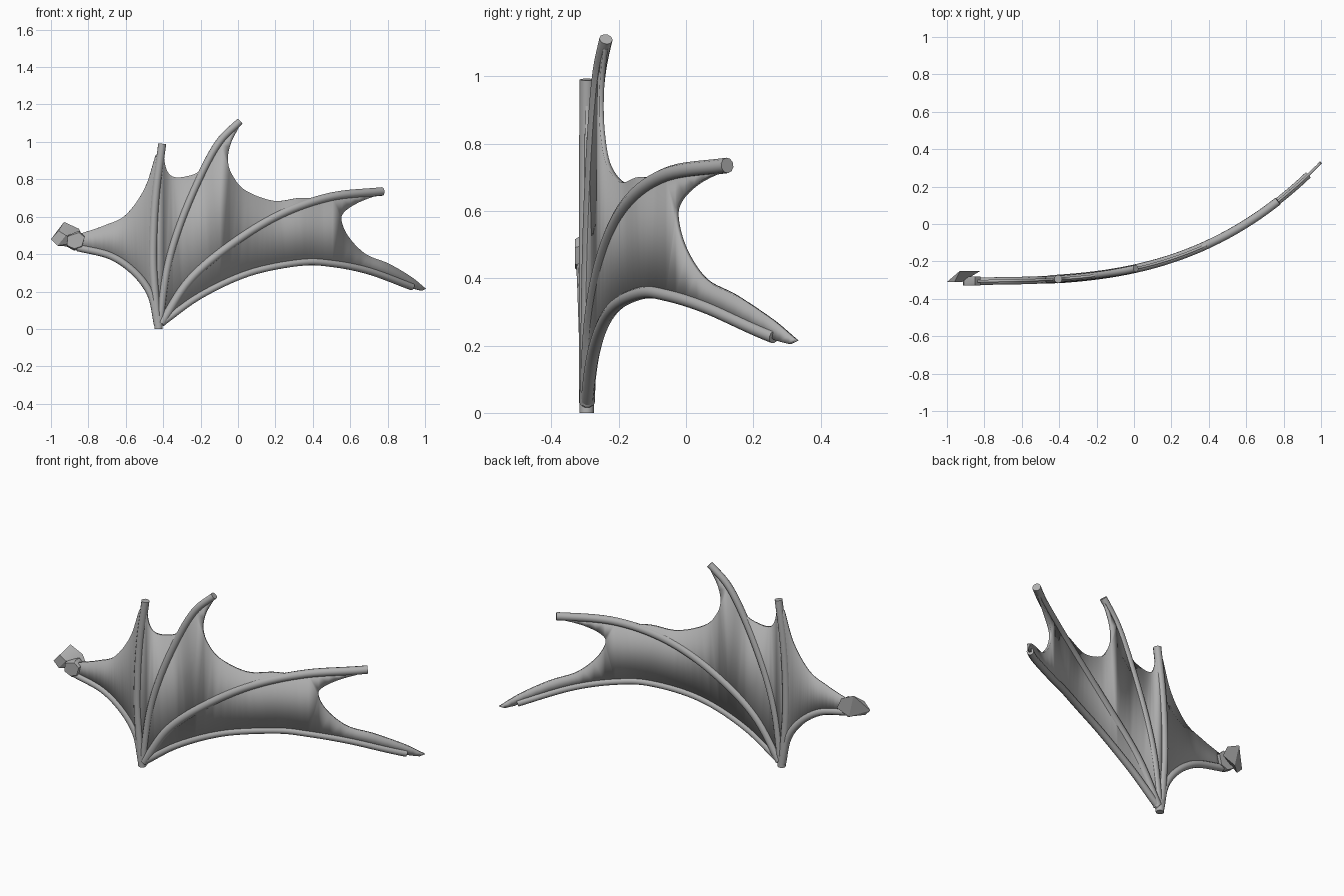
import bpy
import bmesh
from mathutils import Vector

cube = bpy.data.objects.get("Cube")
if cube:
    bpy.data.objects.remove(cube, do_unlink=True)

# One plain grey for the whole wing
grey = bpy.data.materials.new("plain grey")
grey.use_nodes = True
colour = (0.43, 0.43, 0.43, 1)
grey.diffuse_color = colour
grey.node_tree.nodes["Principled BSDF"].inputs["Base Color"].default_value = colour


def bend(x):
    """Depth of the curved wing sheet at a given x."""
    t = x + 1
    return -0.308 + 0.02 * t - 0.0535 * t**2 + 0.1015 * t**3


def smooth_path(points, steps=8):
    """Catmull-Rom curve through a few (x, z) points."""
    p = [Vector(q) for q in points]
    p = [2 * p[0] - p[1]] + p + [2 * p[-1] - p[-2]]
    result = []
    for a, b, c, d in zip(p, p[1:], p[2:], p[3:]):
        for i in range(steps):
            t = i / steps
            result.append(0.5 * (2 * b + (c - a) * t + (2 * a - 5 * b + 4 * c - d) * t**2
                                 + (3 * b - a - 3 * c + d) * t**3))
    return result + [p[-2]]


def finish(obj, angle):
    obj.data.materials.clear()
    obj.data.materials.append(grey)
    bpy.ops.object.select_all(action='DESELECT')
    obj.select_set(True)
    bpy.context.view_layer.objects.active = obj
    bpy.ops.object.shade_smooth_by_angle(angle=angle)


def mesh_object(name, bm, angle=0.6):
    mesh = bpy.data.meshes.new(name)
    bm.to_mesh(mesh)
    bm.free()
    obj = bpy.data.objects.new(name, mesh)
    bpy.context.collection.objects.link(obj)
    finish(obj, angle)
    return obj


def rib(name, path, radius):
    """Round capped tube lying along the curved sheet."""
    curve = bpy.data.curves.new(name, 'CURVE')
    curve.dimensions = '3D'
    curve.bevel_depth = radius
    curve.bevel_resolution = 3
    curve.use_fill_caps = True
    spline = curve.splines.new('POLY')
    spline.points.add(len(path) - 1)
    for point, (x, z) in zip(spline.points, path):
        point.co = (x, bend(x), z, 1)
    obj = bpy.data.objects.new(name, curve)
    bpy.context.collection.objects.link(obj)
    bpy.ops.object.select_all(action='DESELECT')
    obj.select_set(True)
    bpy.context.view_layer.objects.active = obj
    bpy.ops.object.convert(target='MESH')
    finish(bpy.context.view_layer.objects.active, 0.8)


def hull(name, points):
    bm = bmesh.new()
    for co in points:
        bm.verts.new(co)
    bmesh.ops.convex_hull(bm, input=bm.verts)
    bmesh.ops.recalc_face_normals(bm, faces=bm.faces)
    return mesh_object(name, bm, 0.5)


# Ribs fanning out from the root
inner_edge = smooth_path([(-.43, .02), (-.465, .18), (-.55, .3), (-.68, .39), (-.86, .435)])
outer_edge = smooth_path([(-.41, .03), (-.2, .18), (.06, .3), (.33, .355), (.5, .35),
                          (.7, .31), (.93, .225)])
first = smooth_path([(-.43, .03), (-.445, .2), (-.455, .37), (-.45, .58), (-.435, .77), (-.405, .99)])
second = smooth_path([(-.42, .03), (-.38, .32), (-.31, .56), (-.2, .82), (-.1, 1), (.01, 1.11)])
third = smooth_path([(-.41, .03), (-.26, .26), (-.04, .45), (.22, .61), (.49, .705), (.77, .735)])
rib("inner_edge_rib", inner_edge, .02)
rib("outer_edge_rib", outer_edge, .019)
rib("first_rib", first, .022)
rib("second_rib", second, .02)
rib("third_rib", third, .023)
rib("root_joint", [(-.425, 0), (-.425, .07)], .022)

# Scalloped trailing edge of the membrane
scallops = [
    [(-.84, .51), (-.71, .555), (-.6, .61), (-.5, .75), (-.44, .93)],
    [(-.4, .95), (-.385, .86), (-.35, .815), (-.28, .815), (-.2, .85), (-.12, .97)],
    [(.01, 1.09), (-.04, .99), (-.055, .9), (-.03, .82), (.04, .74), (.19, .685), (.33, .7), (.45, .695)],
    [(.76, .72), (.65, .68), (.57, .63), (.55, .58), (.59, .49), (.68, .4), (.8, .35), (.92, .28),
     (1, .215)],
]
outline = list(inner_edge)
for scallop in scallops:
    outline += smooth_path(scallop)
outline += [Vector((.98, .205)), Vector((.94, .215))] + outer_edge[-2::-1]

# Membrane: flat outline sliced into strips, then bent
bm = bmesh.new()
bm.faces.new([bm.verts.new((x, 0, z)) for x, z in outline])
for i in range(-19, 20):
    bmesh.ops.bisect_plane(bm, geom=bm.verts[:] + bm.edges[:] + bm.faces[:],
                           plane_co=(i / 20 + .003, 0, 0), plane_no=(1, 0, 0))
bmesh.ops.triangulate(bm, faces=bm.faces)
for v in bm.verts:
    v.co.y = bend(v.co.x)
bmesh.ops.recalc_face_normals(bm, faces=bm.faces)
membrane = mesh_object("membrane", bm)
solid = membrane.modifiers.new("thickness", 'SOLIDIFY')
solid.thickness = .014
solid.offset = 0

# Slanted mounting block and its collar at the inner end
front_quad = [(-1, .48), (-.96, .525), (-.92, .5), (-.965, .445)]
back_quad = [(-.93, .572), (-.85, .535), (-.82, .47), (-.9, .44)]
hull("mounting_block", [(x, -.31, z) for x, z in front_quad] + [(x, -.25, z) for x, z in back_quad])
collar = [(-.91, .5), (-.85, .525), (-.82, .495), (-.835, .435), (-.875, .418), (-.915, .44)]
hull("mounting_collar", [(x, y, .475 + (z - .475) * s) for x, z in collar
                         for y, s in ((-.33, .8), (-.315, 1), (-.28, 1))])
